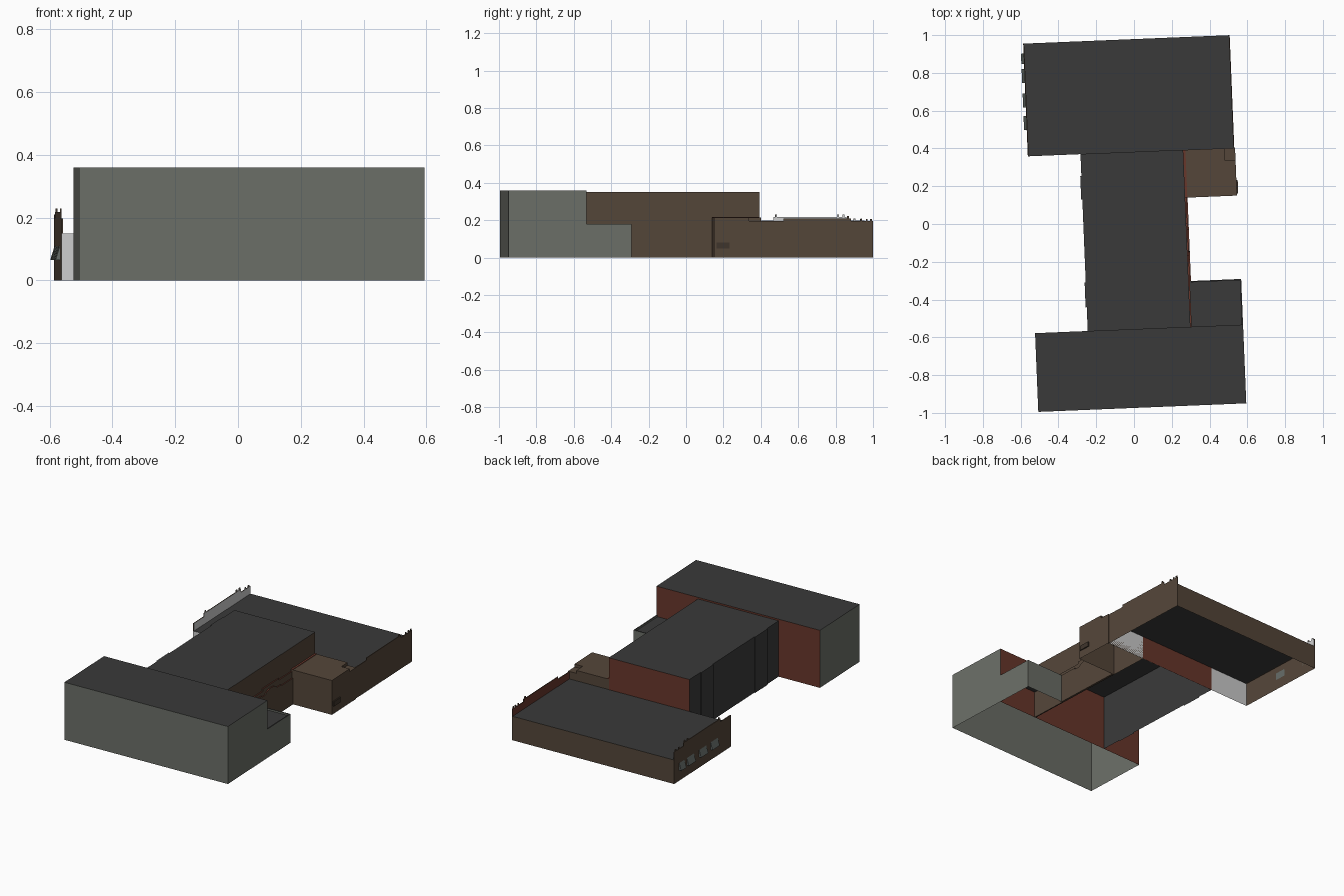
import bpy, bmesh, math
from mathutils import Matrix

if "Cube" in bpy.data.objects:
    bpy.data.objects.remove(bpy.data.objects["Cube"])

TURN = Matrix.Rotation(math.radians(2.35), 4, 'Z')   # whole building is slightly turned


def mat(name, r, g, b):
    m = bpy.data.materials.new(name)
    m.diffuse_color = (r, g, b, 1)
    m.use_nodes = True
    m.node_tree.nodes["Principled BSDF"].inputs["Base Color"].default_value = m.diffuse_color
    return m


ROOF = mat("dark_roof", 0.042, 0.042, 0.042)
GREY = mat("grey_render", 0.15, 0.16, 0.138)
BROWN = mat("brown_brick", 0.09, 0.061, 0.041)
RED = mat("red_brick", 0.14, 0.038, 0.024)
PALE = mat("pale_wall", 0.62, 0.62, 0.62)
AWN = mat("awning_grey", 0.13, 0.15, 0.14)
SIGN = mat("sign_brown", 0.05, 0.035, 0.025)


def finish(bm, name, rule, fix=True):
    """Colour every face by its direction key: E W N S T B."""
    if fix:
        bmesh.ops.recalc_face_normals(bm, faces=bm.faces)
    me = bpy.data.meshes.new(name)
    ob = bpy.data.objects.new(name, me)
    bpy.context.collection.objects.link(ob)
    mats = []
    for f in bm.faces:
        n = f.normal
        if abs(n.z) > 0.6:
            key = "T" if n.z > 0 else "B"
        elif abs(n.x) > abs(n.y):
            key = "E" if n.x > 0 else "W"
        else:
            key = "N" if n.y > 0 else "S"
        m = rule.get(key, rule["all"])
        if m not in mats:
            mats.append(m)
            me.materials.append(m)
        f.material_index = mats.index(m)
    bm.transform(TURN)
    bm.to_mesh(me)
    bm.free()
    return ob


def block(name, u0, u1, v0, v1, z0, z1, rule, drop="B"):
    """Box between limits, with the listed sides left open."""
    bm = bmesh.new()
    bmesh.ops.create_cube(bm, size=1)
    for p in bm.verts:
        p.co = (u0 if p.co.x < 0 else u1, v0 if p.co.y < 0 else v1, z0 if p.co.z < 0 else z1)
    bm.normal_update()
    dirs = {"B": (2, -1), "T": (2, 1), "E": (0, 1), "W": (0, -1), "N": (1, 1), "S": (1, -1)}
    gone = [f for f in bm.faces
            if any(f.normal[dirs[d][0]] * dirs[d][1] > 0.9 for d in drop)]
    bmesh.ops.delete(bm, geom=gone, context='FACES')
    return finish(bm, name, rule, fix=False)


def wall(name, u, thick, profile, rule):
    """Thin wall facing east/west, cut to a (v, z) outline."""
    bm = bmesh.new()
    f = bm.faces.new([bm.verts.new((u, v, z)) for v, z in profile])
    r = bmesh.ops.extrude_face_region(bm, geom=[f])
    for e in r["geom"]:
        if isinstance(e, bmesh.types.BMVert):
            e.co.x += thick
    return finish(bm, name, rule)


W, E = -0.547, 0.551

# Front block
block("front_block", W, E + 0.004, -0.973, -0.556, 0, 0.36, {"all": GREY, "T": ROOF, "N": RED})

# Middle block with shallow piers on its west wall
block("middle_block", -0.268, 0.276, -0.556, 0.382, 0, 0.35,
      {"all": BROWN, "T": ROOF, "W": ROOF, "N": RED}, "BS")
for i, (a, b) in enumerate([(-0.43, -0.30), (0.14, 0.265)]):
    block(f"west_pier_{i}", -0.274, -0.268, a, b, 0, 0.35, {"all": ROOF}, "BE")

# Rear block
block("rear_block", W, E - 0.004, 0.381, 0.978, 0, 0.15, {"all": BROWN, "T": ROOF, "S": PALE})

# Rear block parapets, west and east, with stepped tops and small posts
def parapet(v0, v1, base, hi, a, b, posts):
    pts = [(v0, 0.15), (v0, base), (a, base), (a, hi)]
    for p in posts:
        h = hi if a <= p < b else base
        if p > b and (b, base) not in pts:
            pts += [(b, hi), (b, base)]
        pts += [(p, h), (p, h + 0.012), (p + 0.01, h + 0.012), (p + 0.01, h)]
    if (b, base) not in pts:
        pts += [(b, hi), (b, base)]
    return pts + [(v1, base), (v1, 0.15)]


wall("west_parapet", W, 0.005, parapet(0.381, 0.978, 0.198, 0.218, 0.49, 0.88,
     [0.50, 0.83, 0.86, 0.92, 0.955]), {"all": BROWN, "E": PALE})
wall("east_parapet", E - 0.004, -0.005, parapet(0.381, 0.978, 0.195, 0.21, 0.50, 0.86,
     [0.84, 0.91, 0.94, 0.963]), {"all": BROWN, "W": RED})

# Brown side wing with a lower roof corner
block("side_wing", 0.276, E, 0.128, 0.381, 0, 0.197, {"all": BROWN})
block("side_wing_upper_south", 0.276, E, 0.128, 0.315, 0.197, 0.215, {"all": BROWN})
block("side_wing_upper_north", 0.276, 0.495, 0.315, 0.381, 0.197, 0.215, {"all": BROWN})
block("wing_sign", E, E + 0.007, 0.14, 0.21, 0.05, 0.08, {"all": SIGN}, "")

# East facade sheets: stepped one behind, arched one in front, red ledge between
wall("stepped_facade", 0.276, 0.007,
     [(-0.556, 0), (-0.556, 0.2), (-0.18, 0.2), (-0.18, 0.215), (-0.01, 0.215),
      (-0.01, 0.205), (0.128, 0.205), (0.128, 0)], {"all": BROWN, "T": RED})
arch = [(-0.1 + 0.06 * math.cos(t), 0.172 + 0.022 * math.sin(t))
        for t in [math.pi * (1 - k / 8) for k in range(9)]]
wall("arched_facade", 0.283, 0.006,
     [(-0.314, 0), (-0.314, 0.18), (-0.2, 0.18), (-0.2, 0.172)] + arch +
     [(0.0, 0.172), (0.0, 0.165), (0.128, 0.165), (0.128, 0)], {"all": BROWN, "T": RED})
block("red_ledge", 0.276, 0.288, 0.128, 0.381, 0.21, 0.218, {"all": RED})

# Grey low annex with a rim
block("grey_annex", 0.283, E + 0.004, -0.556, -0.314, 0, 0.17, {"all": GREY, "T": ROOF}, "BSW")
block("annex_rim_east", E - 0.003, E + 0.004, -0.556, -0.314, 0.17, 0.18, {"all": GREY, "T": ROOF})
block("annex_rim_north", 0.289, E - 0.003, -0.321, -0.314, 0.17, 0.18, {"all": GREY, "T": ROOF})

# Sloping awnings along the west wall
for i, v in enumerate([0.52, 0.64, 0.77, 0.87]):
    bm = bmesh.new()
    w = 0.075 if i < 3 else 0.055
    f = bm.faces.new([bm.verts.new(p) for p in
                      [(W, v, 0.065), (W - 0.014, v, 0.065), (W, v, 0.11)]])
    r = bmesh.ops.extrude_face_region(bm, geom=[f])
    for e in r["geom"]:
        if isinstance(e, bmesh.types.BMVert):
            e.co.y += w
    finish(bm, f"awning_{i}", {"all": AWN})
